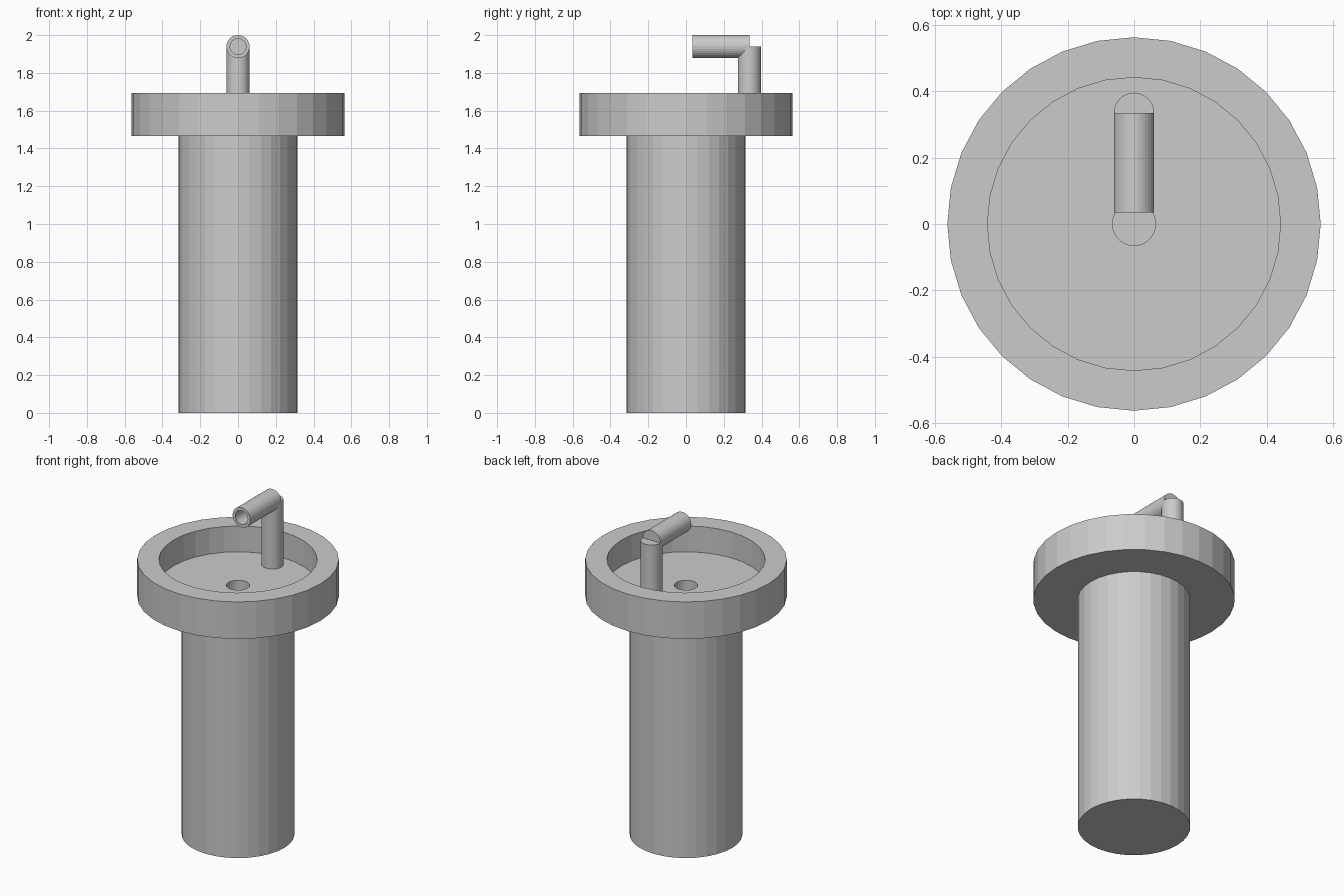
import bpy
import bmesh
from math import pi
from mathutils import Matrix, Vector

if "Cube" in bpy.data.objects:
    bpy.data.objects.remove(bpy.data.objects["Cube"], do_unlink=True)

SIDES = 32
GREY = (0.6, 0.6, 0.6, 1)

stone = bpy.data.materials.new("plain grey")
stone.use_nodes = True
stone.diffuse_color = GREY
stone.node_tree.nodes["Principled BSDF"].inputs["Base Color"].default_value = GREY


def lathe(name, profile, matrix=Matrix()):
    """Spin a (radius, height) profile around z into a flat-shaded solid."""
    bm = bmesh.new()
    verts = [bm.verts.new((0, r, z)) for r, z in profile]
    edges = [bm.edges.new(pair) for pair in zip(verts, verts[1:])]
    bmesh.ops.spin(bm, geom=verts + edges, cent=(0, 0, 0), axis=(0, 0, 1),
                   angle=2 * pi, steps=SIDES, use_merge=True)
    bmesh.ops.remove_doubles(bm, verts=bm.verts, dist=1e-5)
    # Merge the flat triangle fans into single end caps
    bmesh.ops.dissolve_limit(bm, angle_limit=0.001, verts=bm.verts, edges=bm.edges)
    bmesh.ops.recalc_face_normals(bm, faces=bm.faces)
    bm.transform(matrix)
    mesh = bpy.data.meshes.new(name)
    bm.to_mesh(mesh)
    bm.free()
    mesh.materials.append(stone)
    obj = bpy.data.objects.new(name, mesh)
    bpy.context.collection.objects.link(obj)
    return obj


# Heights and radii shared between parts
pillar_top, floor_z, rim_z = 1.466, 1.535, 1.694
pipe_r, tap_y, spout_z = 0.061, 0.335, 1.939

# Round pillar
lathe("pillar", [(0, 0), (0.315, 0), (0.315, pillar_top), (0, pillar_top)])

# Basin with a sunken floor and a drain hole
drain_r, bowl_r, rim_r = 0.065, 0.442, 0.563
lathe("basin", [(drain_r, pillar_top), (rim_r, pillar_top), (rim_r, rim_z),
                (bowl_r, rim_z), (bowl_r, floor_z), (drain_r, floor_z),
                (drain_r, pillar_top)])

# Upright tap pipe
lathe("tap_riser", [(0, floor_z), (pipe_r, floor_z), (pipe_r, spout_z), (0, spout_z)],
      Matrix.Translation(Vector((0, tap_y, 0))))

# Horizontal spout, bored from its front end
length, bore_r, bore_depth = 0.3, 0.042, 0.24
lathe("spout", [(0, 0), (pipe_r, 0), (pipe_r, length), (bore_r, length),
                (bore_r, length - bore_depth), (0, length - bore_depth)],
      Matrix.Translation(Vector((0, tap_y, spout_z))) @ Matrix.Rotation(pi / 2, 4, "X"))
